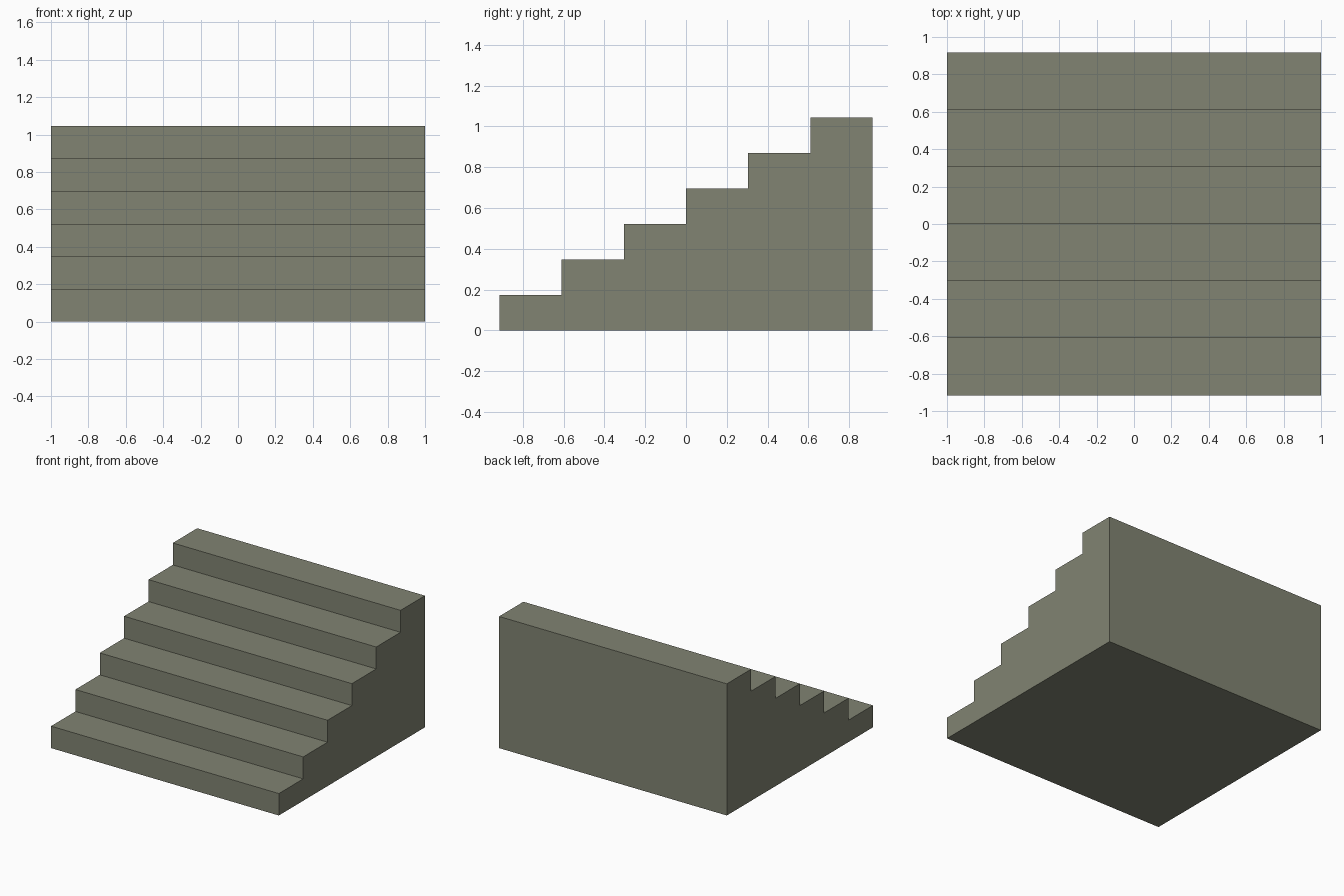
import bpy, bmesh

if "Cube" in bpy.data.objects:
    bpy.data.objects.remove(bpy.data.objects["Cube"])

STEPS, WIDTH, DEPTH, HEIGHT = 6, 2.0, 1.832, 1.045
run, rise = DEPTH / STEPS, HEIGHT / STEPS

# Stepped side profile in the y-z plane
profile = [(-DEPTH / 2, 0.0)]
for i in range(STEPS):
    y = -DEPTH / 2 + i * run
    z = (i + 1) * rise
    profile += [(y, z), (y + run, z)]
profile.append((DEPTH / 2, 0.0))

# Solid staircase: profile extruded across the width
bm = bmesh.new()
side = bm.faces.new([bm.verts.new((-WIDTH / 2, y, z)) for y, z in profile])
extruded = bmesh.ops.extrude_face_region(bm, geom=[side], use_keep_orig=True)
verts = [g for g in extruded["geom"] if isinstance(g, bmesh.types.BMVert)]
bmesh.ops.translate(bm, verts=verts, vec=(WIDTH, 0, 0))
bmesh.ops.recalc_face_normals(bm, faces=bm.faces)
mesh = bpy.data.meshes.new("staircase")
bm.to_mesh(mesh)
bm.free()
stairs = bpy.data.objects.new("staircase", mesh)
bpy.context.collection.objects.link(stairs)

# Olive grey stone
stone = bpy.data.materials.new("olive_stone")
stone.diffuse_color = (0.22, 0.23, 0.17, 1.0)
stone.use_nodes = True
stone.node_tree.nodes["Principled BSDF"].inputs["Base Color"].default_value = stone.diffuse_color
mesh.materials.append(stone)
